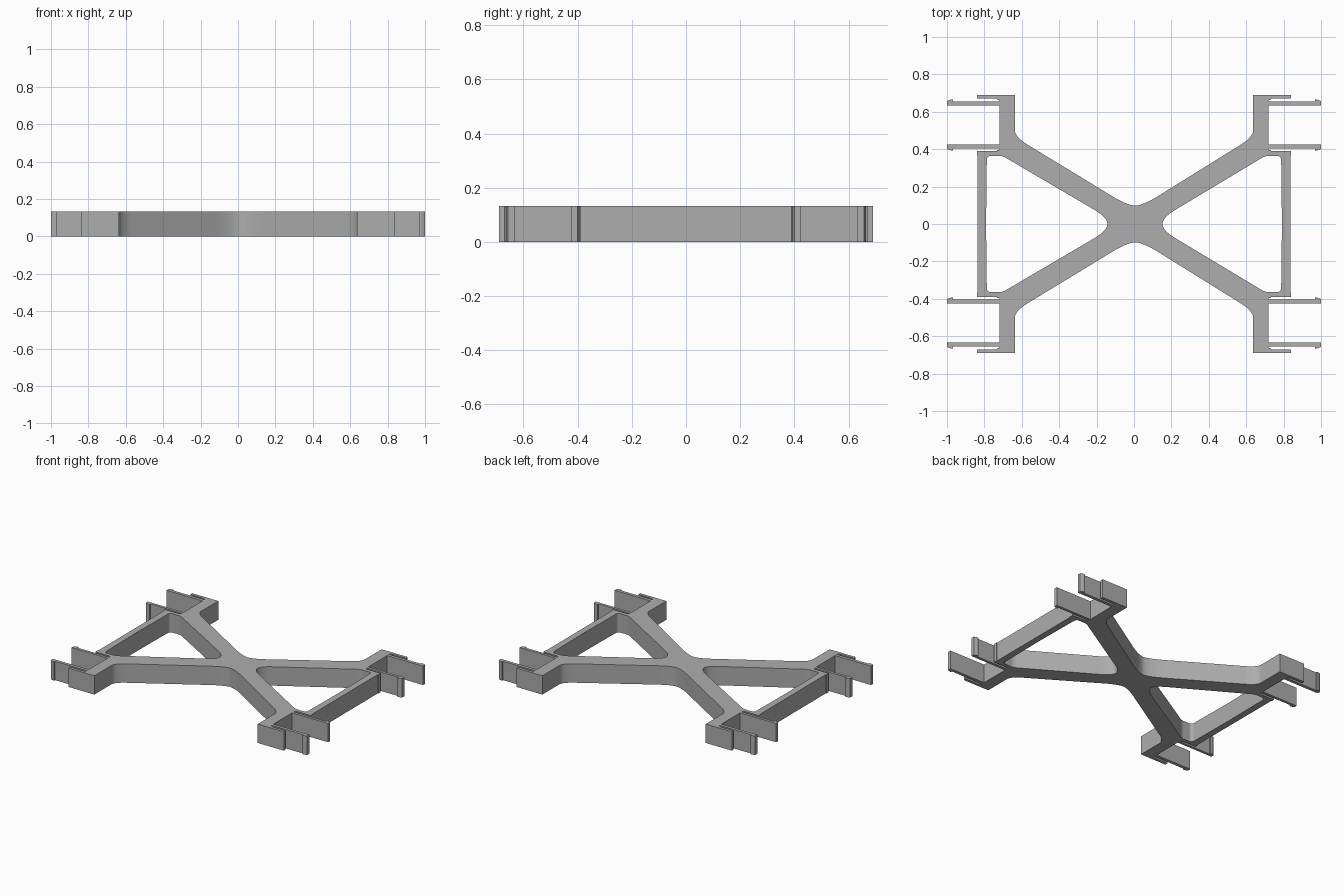
import bpy, bmesh
from mathutils import Vector

cube = bpy.data.objects.get("Cube")
if cube:
    bpy.data.objects.remove(cube, do_unlink=True)

HEIGHT = 0.133
HUB_SHIFT = 0.007

grey = bpy.data.materials.new("light grey")
grey.use_nodes = True
colour = (0.42, 0.42, 0.42, 1)
grey.diffuse_color = colour
grey.node_tree.nodes["Principled BSDF"].inputs["Base Color"].default_value = colour


def bend(a, control, b, steps=10):
    """Points of a smooth bend from a to b."""
    a, c, b = Vector(a), Vector(control), Vector(b)
    ts = [i / steps for i in range(steps + 1)]
    return [tuple(a * (1 - t) ** 2 + c * 2 * t * (1 - t) + b * t * t) for t in ts]


# One quarter of the flat outline, starting at the hub centre
quarter = [(0, 0)]
quarter += bend((0, 0.098), (0.05, 0.1), (0.16, 0.172))            # hub saddle
quarter += bend((0.56, 0.418), (0.635, 0.462), (0.637, 0.5))       # arm into end post
quarter += [(0.637, 0.69), (0.84, 0.69), (0.84, 0.67),             # outer plate
            (0.735, 0.67), (0.73, 0.664), (0.72, 0.664), (0.72, 0.655)]
quarter += [(0.968, 0.655), (0.968, 0.665), (0.98, 0.665),         # outer clip and hook
            (1, 0.657), (1, 0.633), (0.72, 0.633)]
quarter += [(0.72, 0.424), (1, 0.424), (1, 0.401), (0.98, 0.394),  # inner clip and hook
            (0.968, 0.394), (0.968, 0.405), (0.72, 0.405)]
quarter += [(0.72, 0.396), (0.73, 0.396), (0.735, 0.39),           # brace bar
            (0.84, 0.39), (0.84, 0.365), (0.836, 0.365), (0.836, 0)]
quarter += [(0.791, 0)]
quarter += bend((0.787, 0.34), (0.787, 0.364), (0.765, 0.364), 6)  # window corners
quarter += bend((0.715, 0.364), (0.695, 0.362), (0.67, 0.345), 6)
quarter += bend((0.215, 0.075), (0.148, 0.035), (0.147, 0))

# Mirror the quarter into a whole sheet, then raise it to a solid
bm = bmesh.new()
for sx in (1, -1):
    for sy in (1, -1):
        loop = quarter if sx * sy < 0 else quarter[::-1]
        bm.faces.new([bm.verts.new((x * sx, y * sy, 0)) for x, y in loop])
bmesh.ops.remove_doubles(bm, verts=bm.verts, dist=0.0005)
raised = bmesh.ops.extrude_face_region(bm, geom=bm.faces[:], use_keep_orig=True)
for v in raised["geom"]:
    if isinstance(v, bmesh.types.BMVert):
        v.co.z = HEIGHT
# The hub sits slightly to one side
for v in bm.verts:
    v.co.x += HUB_SHIFT * max(0, 1 - abs(v.co.x) / 0.63)
bmesh.ops.recalc_face_normals(bm, faces=bm.faces)

mesh = bpy.data.meshes.new("cross_frame")
bm.to_mesh(mesh)
bm.free()
mesh.materials.append(grey)
frame = bpy.data.objects.new("cross_frame", mesh)
bpy.context.collection.objects.link(frame)
